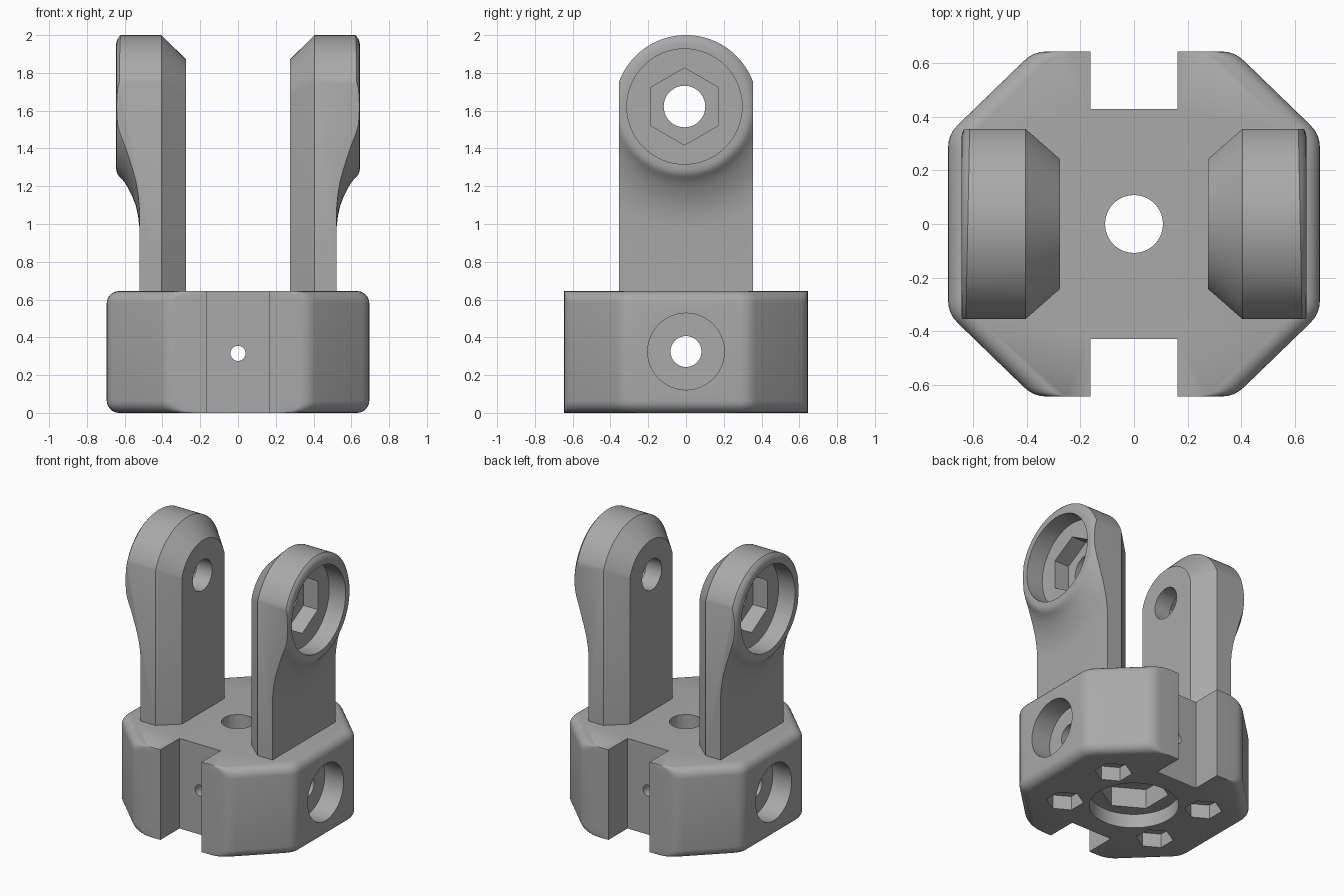
import bpy, bmesh, math
from mathutils import Vector, Matrix

if "Cube" in bpy.data.objects:
    bpy.data.objects.remove(bpy.data.objects["Cube"])

grey = bpy.data.materials.new("grey_plastic")
grey.diffuse_color = (0.4, 0.4, 0.4, 1)
grey.use_nodes = True
grey.node_tree.nodes["Principled BSDF"].inputs["Base Color"].default_value = grey.diffuse_color


def loft(name, rings):
    """Closed solid through rings of equal point count."""
    bm = bmesh.new()
    loops = [[bm.verts.new(p) for p in r] for r in rings]
    n = len(rings[0])
    for a, b in zip(loops, loops[1:]):
        for i in range(n):
            bm.faces.new((a[i], a[(i + 1) % n], b[(i + 1) % n], b[i]))
    bm.faces.new(loops[0])
    bm.faces.new(loops[-1])
    bmesh.ops.recalc_face_normals(bm, faces=bm.faces)
    me = bpy.data.meshes.new(name)
    bm.to_mesh(me)
    bm.free()
    ob = bpy.data.objects.new(name, me)
    bpy.context.collection.objects.link(ob)
    me.materials.append(grey)
    return ob


def prism(axis, centre, r, lo, hi, sides=48, turn=0.0):
    """Straight cutter along an axis; centre gives the two other coordinates."""
    rings = []
    for t in (lo, hi):
        ring = []
        for i in range(sides):
            a = 2 * math.pi * i / sides + turn
            u, v = centre[0] + r * math.cos(a), centre[1] + r * math.sin(a)
            ring.append({'x': (t, u, v), 'y': (u, t, v), 'z': (u, v, t)}[axis])
        rings.append(ring)
    return loft("cutter", rings)


def box(x0, x1, y0, y1, z0, z1):
    return loft("cutter", [[(x0, y0, z), (x1, y0, z), (x1, y1, z), (x0, y1, z)]
                           for z in (z0, z1)])


def boolean(ob, cutter, op='DIFFERENCE'):
    bpy.context.view_layer.objects.active = ob
    m = ob.modifiers.new("cut", 'BOOLEAN')
    m.operation, m.solver, m.object = op, 'EXACT', cutter
    bpy.ops.object.modifier_apply(modifier=m.name)
    bpy.data.objects.remove(cutter)


def smooth(ob):
    bpy.ops.object.select_all(action='DESELECT')
    ob.select_set(True)
    bpy.context.view_layer.objects.active = ob
    bpy.ops.object.shade_smooth_by_angle(angle=math.radians(28))


# Base: octagon with softened corners, rounded rims except on front and back
HX, HY, CY, CX, H, R = 0.695, 0.645, 0.335, 0.375, 0.645, 0.065


def octagon(d, z):
    diag = Vector((HY - CY, HX - CX)).normalized()
    c = diag.x * HX + diag.y * CY - d
    x = HX - d
    p, q = Vector((x, (c - diag.x * x) / diag.y)), Vector(((c - diag.y * HY) / diag.x, HY))
    quarter = []
    for before, k, after in ((Vector((x, 0)), p, q), (p, q, Vector((0, HY)))):
        a = k + (before - k).normalized() * 0.05
        b = k + (after - k).normalized() * 0.05
        for i in range(5):
            t = i / 4
            quarter.append(a * (1 - t) ** 2 + k * 2 * t * (1 - t) + b * t * t)
    half = quarter + [Vector((-v.x, v.y)) for v in reversed(quarter)]
    return [(v.x, v.y, z) for v in half] + [(-v.x, -v.y, z) for v in half]


steps = [math.pi / 2 * i / 6 for i in range(7)]
rim = [(R * (1 - math.sin(a)), R * (1 - math.cos(a))) for a in steps]
rings = [octagon(d, z) for d, z in reversed([(R * (1 - math.cos(s)), R * (1 - math.sin(s)))
                                           for s in steps])][::1]
rings = [octagon(R * (1 - math.sin(a)), R * (1 - math.cos(a))) for a in steps]
rings += [octagon(R * (1 - math.cos(a)), H - R * (1 - math.sin(a))) for a in steps]
base = loft("base", rings)

# Front and back slots
for s in (-1, 1):
    y = sorted((s * 0.43, s * 0.8))
    boolean(base, box(-0.163, 0.163, y[0], y[1], -0.1, 0.8))
# Centre bolt hole with round and hexagonal recesses underneath
boolean(base, prism('z', (0, 0), 0.108, -0.1, 0.8))
boolean(base, prism('z', (0, 0), 0.29, -0.1, 0.10))
boolean(base, prism('z', (0, 0), 0.225, -0.1, 0.24, 6, math.pi / 6))
# Cross holes and side counterbores
boolean(base, prism('y', (0, 0.315), 0.04, -0.8, 0.8, 24))
boolean(base, prism('x', (0, 0.325), 0.082, -0.8, 0.8))
for s in (-1, 1):
    x = sorted((s * 0.545, s * 0.8))
    boolean(base, prism('x', (0, 0.325), 0.203, x[0], x[1]))
    # Small nut pockets
    for t in (-1, 1):
        boolean(base, prism('z', (s * 0.38, t * 0.245), 0.122, -0.1, 0.1, 6, math.pi / 6))
smooth(base)

# Ears: arched plate, chamfered on the inside, with a round boss outside
PY, PZ = -0.008, 1.622


def arch(x, r, hw):
    a0 = math.acos(min(1, hw / r))
    pts = [(x, hw, 0.64)]
    for i in range(41):
        a = a0 + (math.pi - 2 * a0) * i / 40
        pts.append((x, r * math.cos(a), PZ + r * math.sin(a)))
    return pts + [(x, -hw, 0.64)]


def ear(name, side):
    ob = loft(name, [arch(0.276, 0.25, 0.242), arch(0.405, 0.378, 0.355),
                     arch(0.70, 0.378, 0.355)])
    # Turned outer shape: rim rounding, then a concave sweep down to the plate
    prof = [(1.4, 0.1), (1.4, 0.522), (0.64, 0.522), (0.58, 0.529), (0.525, 0.541),
            (0.475, 0.56), (0.435, 0.58), (0.405, 0.598), (0.388, 0.612), (0.374, 0.625),
            (0.36, 0.637), (0.345, 0.643), (0.33, 0.645)]
    n = 96
    turned = loft("turned", [[(x, PY + r * math.cos(2 * math.pi * i / n),
                               PZ + r * math.sin(2 * math.pi * i / n)) for i in range(n)]
                             for r, x in prof])
    boolean(ob, turned, 'INTERSECT')
    boolean(ob, prism('x', (PY, PZ), 0.305, 0.515, 0.8, 64))
    boolean(ob, prism('x', (PY, PZ), 0.204, 0.40, 0.8, 6, math.pi / 6))
    boolean(ob, prism('x', (PY, PZ), 0.11, 0.0, 0.8))
    if side < 0:
        ob.data.transform(Matrix.Scale(-1, 4, (1, 0, 0)))
        ob.data.flip_normals()
    smooth(ob)


ear("right_ear", 1)
ear("left_ear", -1)
